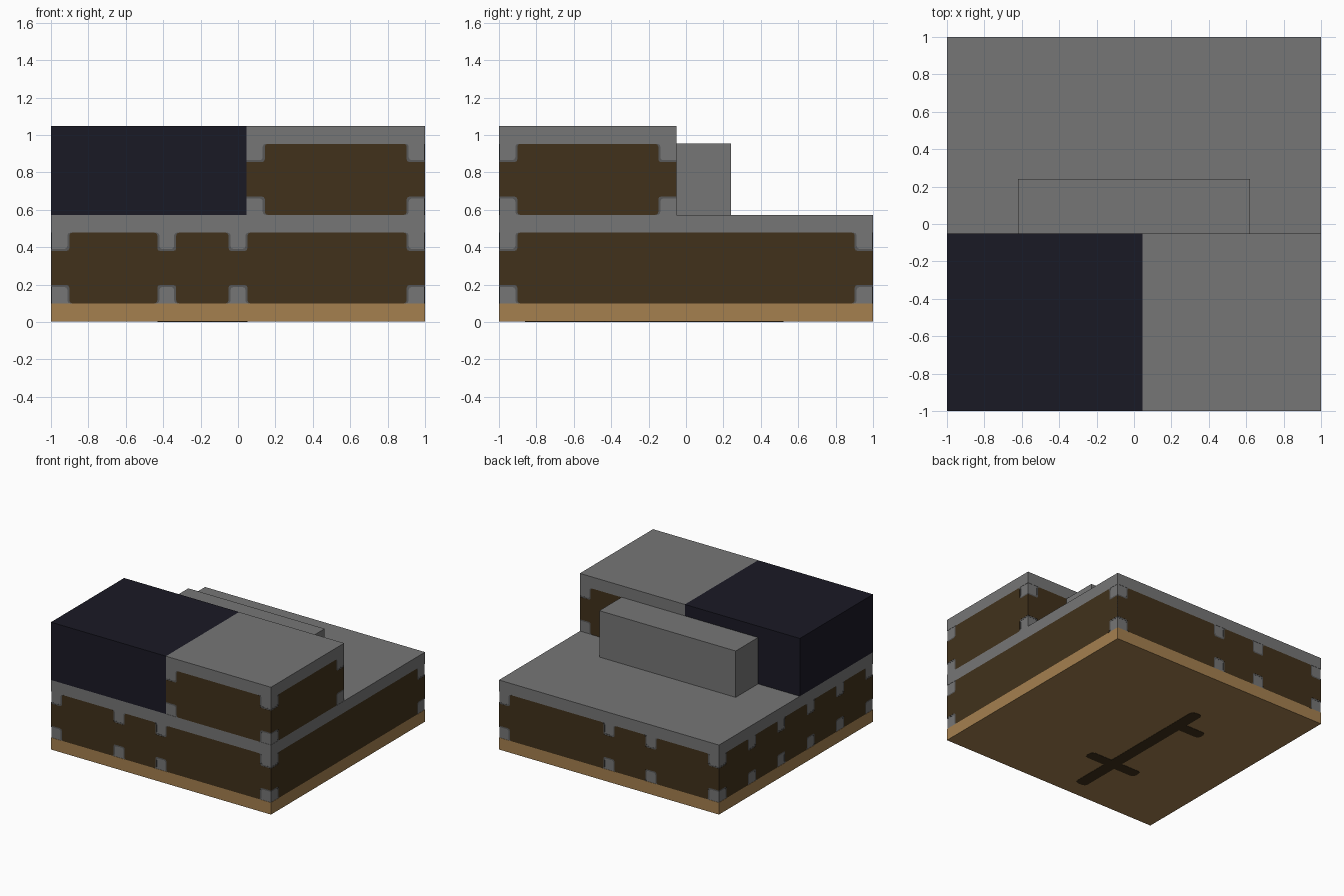
import bpy, bmesh, math
from mathutils import Matrix

cube = bpy.data.objects.get("Cube")
if cube:
    bpy.data.objects.remove(cube, do_unlink=True)

CELL = 2 / 21          # pattern unit
THIN = 0.002           # thickness of the painted plates
BASE, LOW, TOP = 0.1, 0.573, 1.048   # slab top, lower block top, upper block top
SPLIT_X, SPLIT_Y = 0.045, -0.05      # where the upper blocks end


def material(name, rgb):
    lin = [((c / 255 + 0.055) / 1.055) ** 2.4 for c in rgb] + [1]
    m = bpy.data.materials.new(name)
    m.use_nodes = True
    m.diffuse_color = lin
    m.node_tree.nodes["Principled BSDF"].inputs["Base Color"].default_value = lin
    return m


GREY = material("stone grey", (118, 118, 118))
RIM = material("dark stone grey", (88, 88, 88))
BROWN = material("dark brown", (65, 49, 27))
TAN = material("tan wood", (165, 128, 79))
NAVY = material("midnight blue", (26, 25, 37))


def finish(name, bm, mat):
    bmesh.ops.recalc_face_normals(bm, faces=bm.faces)
    mesh = bpy.data.meshes.new(name)
    bm.to_mesh(mesh)
    bm.free()
    mesh.materials.append(mat)
    ob = bpy.data.objects.new(name, mesh)
    bpy.context.collection.objects.link(ob)


def box(name, lo, hi, mat):
    bm = bmesh.new()
    bmesh.ops.create_cube(bm, size=1)
    for v in bm.verts:
        v.co = [a + (b - a) * (c + 0.5) for a, b, c in zip(lo, hi, v.co)]
    finish(name, bm, mat)


def plate(name, points, round_ids, radius, thick, matrix, mat):
    """Thin plate from a flat outline, with chosen corners rounded."""
    bm = bmesh.new()
    verts = [bm.verts.new((u, w, 0)) for u, w in points]
    bm.faces.new(verts)
    bmesh.ops.bevel(bm, geom=[verts[i] for i in round_ids], offset=radius,
                    segments=2, profile=0.5, affect='VERTICES')
    ext = bmesh.ops.extrude_face_region(bm, geom=bm.faces[:])
    for e in ext["geom"]:
        if isinstance(e, bmesh.types.BMVert):
            e.co.z += thick
    bm.transform(matrix)
    finish(name, bm, mat)


def notched_layer(name, u0, u1, z0, z1, place, notches, grow, thick, mat):
    """Wall plate with notches at its corners and along both long edges."""
    n, h = CELL + grow, CELL / 2 + grow
    lo = z0 + n
    row = [(u0, lo), (u0 + n, lo), (u0 + n, z0)]
    for c in notches:
        row += [(c - h, z0), (c - h, lo), (c + h, lo), (c + h, z0)]
    row += [(u1 - n, z0), (u1 - n, lo), (u1, lo)]
    pts = row + [(u, z0 + z1 - z) for u, z in reversed(row)]
    inner = [i for i, p in enumerate(pts) if p[0] not in (u0, u1)]
    plate(name, pts, inner, 0.015, thick, place, mat)


def wall_panel(name, u0, u1, z0, z1, angle, dist, notches=()):
    """Brown panel over a dark rim; angle turns it from the front."""
    place = (Matrix.Rotation(math.radians(angle), 4, 'Z')
             @ Matrix.Translation((0, THIN - dist, 0))
             @ Matrix.Rotation(math.radians(90), 4, 'X'))
    spec = (u0, u1, z0, z1, place, notches)
    notched_layer(name + "_rim", *spec, -0.008, THIN / 2, RIM)
    notched_layer(name, *spec, 0.003, THIN, BROWN)


# Base slab
box("base_slab", (-1, -1, THIN), (1, 1, BASE), TAN)

# Stone blocks, with room for the panels on their outer walls
e = 1 - THIN
box("lower_block", (-e, -e, BASE), (e, e, LOW), GREY)
box("upper_left_block", (SPLIT_X, -e, LOW), (e, SPLIT_Y - THIN, TOP), GREY)
box("upper_right_block", (-1, -1, LOW), (SPLIT_X, SPLIT_Y, TOP), NAVY)
box("back_step", (-0.62, SPLIT_Y, LOW), (0.62, 0.24, LOW + 4 * CELL), GREY)

# Stone lips that carry the lower and upper blocks out to full width
box("lower_rim", (-1, -1, LOW - CELL), (1, 1, LOW), GREY)
box("upper_rim", (SPLIT_X, -1, TOP - CELL), (1, SPLIT_Y, TOP), GREY)

# Lower panels on all four sides
z1 = LOW - CELL
wall_panel("lower_front_panel", -1, 1, BASE, z1, 0, 1, (-4 * CELL, 0))
wall_panel("lower_left_panel", -1, 1, BASE, z1, 90, 1)
wall_panel("lower_back_panel", -1, 1, BASE, z1, 180, 1, (0, 4 * CELL))
wall_panel("lower_right_panel", -1, 1, BASE, z1, -90, 1,
           [k * CELL for k in (-6, -2, 2, 6)])

# Upper panels on the stone block
z1 = TOP - CELL
wall_panel("upper_front_panel", SPLIT_X, 1, LOW, z1, 0, 1)
wall_panel("upper_left_panel", -1, SPLIT_Y, LOW, z1, 90, 1)
wall_panel("upper_back_panel", -1, -SPLIT_X, LOW, z1, 180, SPLIT_Y)

# Dark grooves painted on the underside
for name, x0, x1, y0, y1 in (("long_groove", -0.24, -0.14, -0.86, 0.52),
                             ("cross_groove", -0.43, 0.05, -0.52, -0.43),
                             ("side_groove", -0.43, -0.14, 0.24, 0.33)):
    plate(name, [(x0, y0), (x1, y0), (x1, y1), (x0, y1)], range(4), 0.03,
          THIN, Matrix.Identity(4), BROWN)
